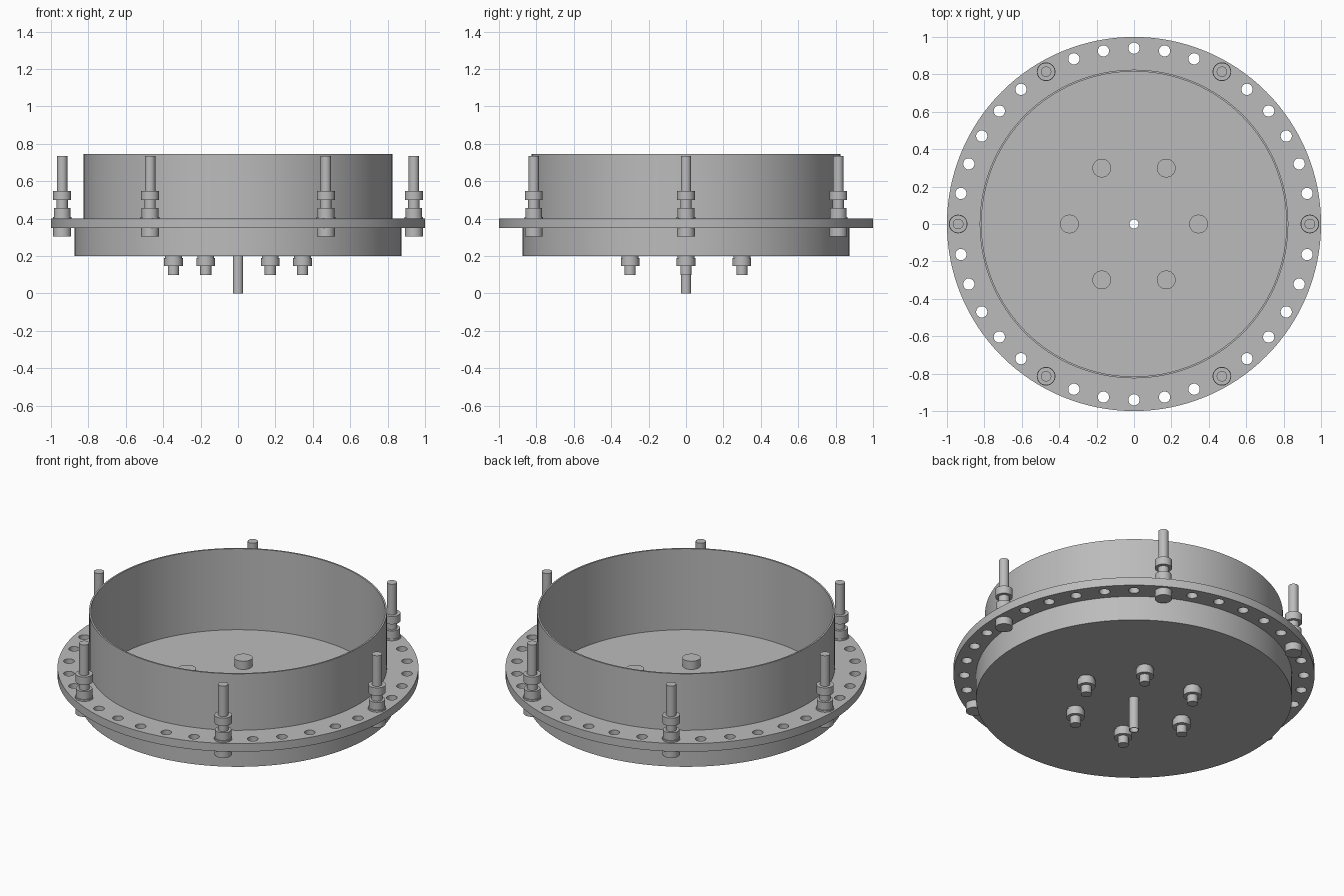
import bpy, bmesh
from math import sin, cos, tau, radians

cube = bpy.data.objects.get("Cube")
if cube:
    bpy.data.objects.remove(cube)

metal = bpy.data.materials.new("grey metal")
metal.use_nodes = True
GREY = (0.5, 0.5, 0.5, 1)
metal.diffuse_color = GREY
metal.node_tree.nodes["Principled BSDF"].inputs["Base Color"].default_value = GREY


def finish(obj):
    """Link, select and shade an object smoothly with sharp rims."""
    for other in bpy.context.selected_objects:
        other.select_set(False)
    obj.select_set(True)
    bpy.context.view_layer.objects.active = obj
    bpy.ops.object.shade_smooth_by_angle(angle=radians(30))


def lathe(name, profile, sides, x=0, y=0, closed=False):
    """Revolve a (radius, height) profile about the z axis."""
    bm = bmesh.new()
    verts = [bm.verts.new((r, 0, z)) for r, z in profile]
    pairs = list(zip(verts, verts[1:]))
    if closed:
        pairs.append((verts[-1], verts[0]))
    edges = [bm.edges.new(p) for p in pairs]
    bmesh.ops.spin(bm, geom=verts + edges, cent=(0, 0, 0), axis=(0, 0, 1),
                   angle=tau, steps=sides, use_duplicate=False)
    bmesh.ops.remove_doubles(bm, verts=bm.verts, dist=1e-5)
    bmesh.ops.recalc_face_normals(bm, faces=bm.faces)
    mesh = bpy.data.meshes.new(name)
    bm.to_mesh(mesh)
    bm.free()
    mesh.materials.append(metal)
    obj = bpy.data.objects.new(name, mesh)
    obj.location = (x, y, 0)
    bpy.context.collection.objects.link(obj)
    finish(obj)


def stepped(sections):
    """Profile of stacked discs given as (radius, bottom, top)."""
    points = [(0, sections[0][1])]
    for r, low, high in sections:
        points += [(r, low), (r, high)]
    return points + [(0, sections[-1][2])]


def ring_positions(count, radius):
    return [(radius * cos(tau * i / count), radius * sin(tau * i / count))
            for i in range(count)]


# Open vessel: thick base drum with a thin upper wall and a drain hole
lathe("vessel", [(.024, .2), (.875, .2), (.875, .35), (.825, .35), (.825, .745),
                 (.815, .745), (.815, .25), (.024, .25)], 128, closed=True)

# Drain pipe under the base
lathe("drain_pipe", [(.024, 0), (.028, 0), (.028, .2), (.024, .2)], 32, closed=True)

# Flange with a circle of bolt holes, as a filled outline
curve = bpy.data.curves.new("flange", "CURVE")
curve.dimensions = "2D"
curve.fill_mode = "BOTH"
curve.extrude = 0.025


def add_circle(radius, sides, cx=0, cy=0):
    spline = curve.splines.new("POLY")
    spline.points.add(sides - 1)
    for point, (x, y) in zip(spline.points, ring_positions(sides, radius)):
        point.co = (cx + x, cy + y, 0, 1)
    spline.use_cyclic_u = True


add_circle(1, 128)
add_circle(.82, 128)
for x, y in ring_positions(36, .94):
    add_circle(.03, 24, x, y)
curve.materials.append(metal)
flange = bpy.data.objects.new("flange", curve)
flange.location.z = 0.375
bpy.context.collection.objects.link(flange)
for other in bpy.context.selected_objects:
    other.select_set(False)
flange.select_set(True)
bpy.context.view_layer.objects.active = flange
bpy.ops.object.convert(target="MESH")
flange = bpy.context.object
bm = bmesh.new()
bm.from_mesh(flange.data)
bmesh.ops.remove_doubles(bm, verts=bm.verts, dist=1e-5)
bmesh.ops.recalc_face_normals(bm, faces=bm.faces)
bm.to_mesh(flange.data)
bm.free()
finish(flange)

# Clamping studs: head, rod, lower nut and upper nut
stud = stepped([(.048, .305, .35), (.028, .35, .4), (.05, .4, .41), (.045, .41, .458),
                (.03, .458, .5), (.048, .5, .548), (.028, .548, .735)])
for i, (x, y) in enumerate(ring_positions(6, .94)):
    lathe(f"flange_stud_{i + 1}", stud, 32, x, y)

# Floor bolts: head inside, nut and shank end underneath
bolt = stepped([(.03, .1, .147), (.05, .147, .19), (.045, .19, .2),
                (.03, .2, .25), (.05, .25, .3)])
for i, (x, y) in enumerate(ring_positions(6, .345)):
    lathe(f"floor_bolt_{i + 1}", bolt, 32, x, y)
